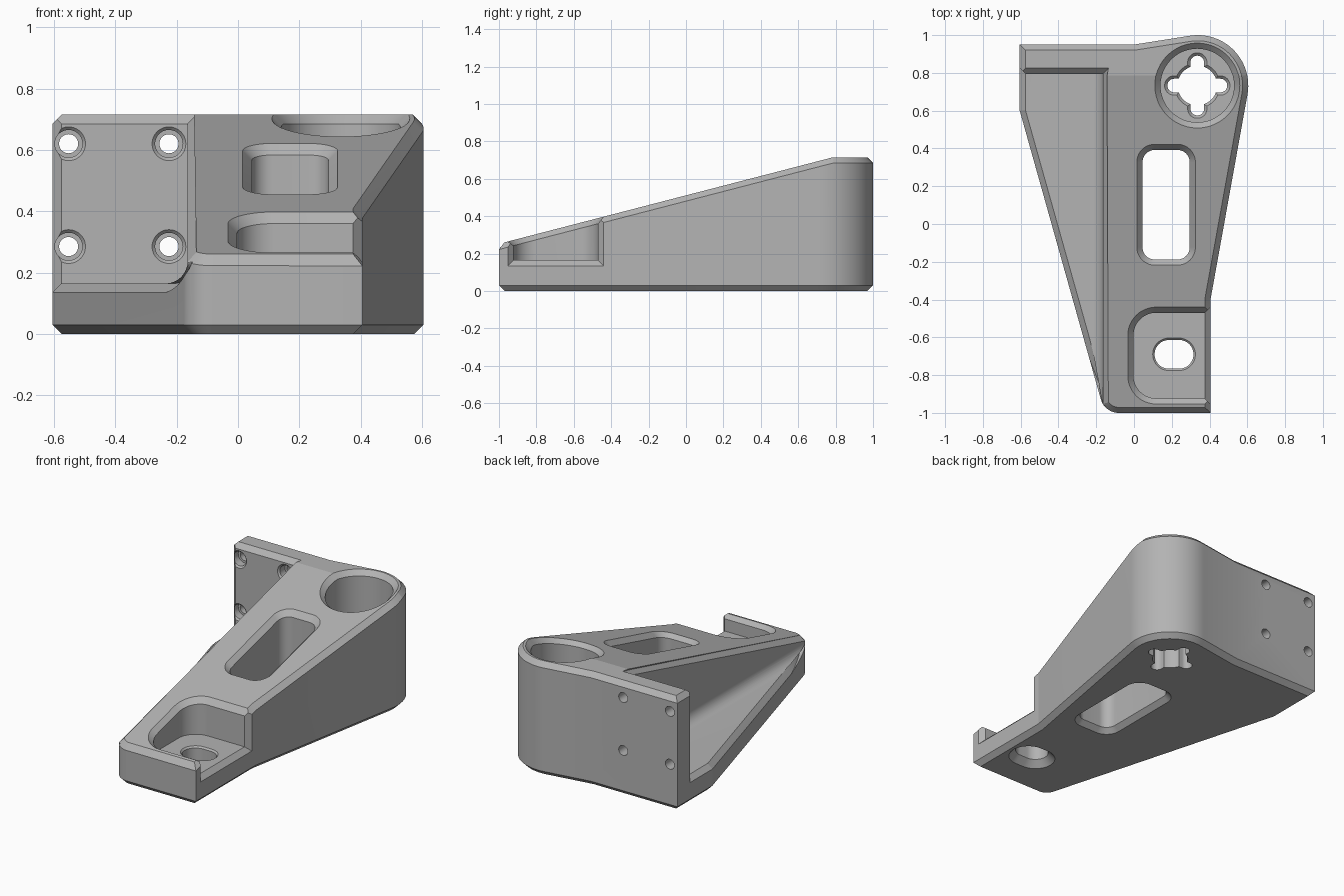
import bpy
import bmesh
from math import sin, cos, radians, pi
from mathutils import Vector

cube = bpy.data.objects.get("Cube")
if cube:
    bpy.data.objects.remove(cube, do_unlink=True)

C = 0.03          # chamfer leg
TOP = 0.715       # height of the flat back top
FLOOR = 0.165     # top of the base floor
CREASE = 0.785    # y where the slope meets the flat top
SLOPE = 0.259
WALL_X = -0.165   # side wall of the left recess
PLATE_Y = 0.795   # front face of the mounting plate
SIDE_X = 0.605


def height(y, extra=0.0):
    return min(TOP, TOP + SLOPE * (y - CREASE)) + extra


def arc(cx, cy, r, start, end, n):
    angles = [radians(start + (end - start) * i / n) for i in range(n + 1)]
    return [(cx + r * cos(a), cy + r * sin(a)) for a in angles]


def make_object(name, bm):
    bmesh.ops.recalc_face_normals(bm, faces=bm.faces[:])
    mesh = bpy.data.meshes.new(name)
    bm.to_mesh(mesh)
    bm.free()
    obj = bpy.data.objects.new(name, mesh)
    bpy.context.scene.collection.objects.link(obj)
    return obj


def loft(name, loops):
    """Closed solid through loops of equal point count."""
    bm = bmesh.new()
    rings = [[bm.verts.new(p) for p in loop] for loop in loops]
    n = len(rings[0])
    for low, high in zip(rings, rings[1:]):
        for i in range(n):
            j = (i + 1) % n
            bm.faces.new((low[i], low[j], high[j], high[i]))
    bm.faces.new(rings[0][::-1])
    bm.faces.new(rings[-1])
    bmesh.ops.remove_doubles(bm, verts=bm.verts[:], dist=1e-5)
    return make_object(name, bm)


def cut(body, cutter):
    cutter.hide_render = True
    mod = body.modifiers.new(cutter.name, 'BOOLEAN')
    mod.operation = 'DIFFERENCE'
    mod.solver = 'EXACT'
    mod.object = cutter
    bpy.context.view_layer.objects.active = body
    bpy.ops.object.modifier_apply(modifier=mod.name)
    bpy.data.objects.remove(cutter, do_unlink=True)


def rounded(cx, cy, hx, hy, r):
    pts = []
    for k, (sx, sy) in enumerate([(1, 1), (-1, 1), (-1, -1), (1, -1)]):
        pts += arc(cx + sx * (hx - r), cy + sy * (hy - r), r, 90 * k, 90 * k + 90, 12)
    return pts


def cut_pocket(body, name, cx, cy, hx, hy, r, levels):
    """Rounded vertical pocket; each level is (outward offset, z or z(y))."""
    loops = []
    for off, z in levels:
        loops.append([(x, y, z(y) if callable(z) else z)
                      for x, y in rounded(cx, cy, hx + off, hy + off, r + off)])
    cut(body, loft(name, loops))


def cut_chamfer(body, name, path):
    """Diamond rod along an edge; path holds (point, leg a, leg b)."""
    loops = []
    for p, a, b in path:
        p, a, b = Vector(p), Vector(a) * C, Vector(b) * C
        loops.append([p + a, p + b, p - a, p - b])
    cut(body, loft(name, loops))


# Body: outline raised to the sloped top, chamfered above and below
outline = [(-SIDE_X, 0.6), (-SIDE_X, 0.95), (0.0, 0.95)][::-1]
outline += arc(-0.08, -0.9, 0.1, 195.7, 270, 12)
outline += [(0.405, -1.0), (0.405, -0.4)]
outline += arc(0.338, 0.733, 0.267, -10.2, 99.9, 24)

bm = bmesh.new()
base = bm.faces.new([bm.verts.new((x, y, 0)) for x, y in outline])
raised = bmesh.ops.extrude_face_region(bm, geom=[base])
bmesh.ops.translate(bm, vec=(0, 0, 1.2),
                    verts=[v for v in raised["geom"] if isinstance(v, bmesh.types.BMVert)])
for normal in [(0, -SLOPE, 1), (0, 0, 1)]:
    bmesh.ops.bisect_plane(bm, geom=bm.verts[:] + bm.edges[:] + bm.faces[:], dist=1e-5,
                           plane_co=(0, CREASE, TOP), plane_no=Vector(normal).normalized(),
                           clear_outer=True)
    bmesh.ops.holes_fill(bm, edges=[e for e in bm.edges if e.is_boundary], sides=0)
bmesh.ops.recalc_face_normals(bm, faces=bm.faces[:])
bm.normal_update()
rim = []
for e in bm.edges:
    tilt = sorted(abs(f.normal.z) for f in e.link_faces)
    if len(tilt) == 2 and tilt[0] < 0.5 < tilt[1]:
        rim.append(e)
bmesh.ops.bevel(bm, geom=rim, offset=C, offset_type='OFFSET', segments=1,
                profile=0.5, affect='EDGES', clamp_overlap=False)
body = make_object("bracket_body", bm)

# Left recess: leaves the floor, the mounting plate and a filleted rib wall
R = 0.07
fillet = [radians(7.5 * i) for i in range(13)]
curve = [(WALL_X - R + R * sin(t), FLOOR + R - R * cos(t)) for t in fillet]
section = [(-1.0, FLOOR)] + curve + [(WALL_X, 1.0), (-1.0, 1.0)]
cut(body, loft("recess_cutter", [[(x, y, z) for x, z in section] for y in (-1.5, PLATE_Y)]))

# Chamfer down the plate side, along the floor edge and up the fillet
left, down, back = (-1, 0, 0), (0, 0, -1), (0, 1, 0)
path = [((-SIDE_X, PLATE_Y, 0.8), left, back),
        ((-SIDE_X, PLATE_Y, FLOOR), left, (0, 1, -1)),
        ((-SIDE_X, 0.6, FLOOR), (-1, -0.14, 0), down)]
for t, (x, z) in zip(fillet, curve):
    y = 0.6 - (x + SIDE_X) * 3.561
    path.append(((x, y, z), (-0.963, -0.27, 0), (sin(t), 0, -cos(t))))
cut_chamfer(body, "floor_edge_cutter", path)

# Chamfer along the plate top and the rib top
up = (0, 0, 1)
cut_chamfer(body, "recess_top_cutter", [
    ((-0.7, PLATE_Y, TOP), back, up),
    ((WALL_X, PLATE_Y, TOP), (1, 1, 0), up),
    ((WALL_X, -1.1, height(-1.1)), (1, 0, 0), up)])

# Front notch, open on the left flank of the model
flare = [(0, lambda y: height(y, -C)), (2 * C, lambda y: height(y, C))]
Y0, Y1 = -0.923, -0.47
cut_pocket(body, "notch_cutter", 0.5, (Y0 + Y1) / 2, 0.503, (Y1 - Y0) / 2, 0.12,
           [(0, FLOOR)] + flare)
out = (1, 0, 0)
cut_chamfer(body, "notch_edge_cutter", [
    ((0.405, Y1, 0.6), out, back),
    ((0.405, Y1, FLOOR), out, (0, 1, -1)),
    ((0.405, Y0, FLOOR), out, (0, -1, -1)),
    ((0.405, Y0, 0.6), out, (0, -1, 0))])

# Bolt slot in the notch floor
cut_pocket(body, "bolt_slot_cutter", 0.212, -0.69, 0.103, 0.076, 0.076,
           [(0.05, -0.01), (0, 0.04), (0, FLOOR - 0.01), (0.02, FLOOR + 0.01)])

# Long window through the rib
cut_pocket(body, "window_cutter", 0.17, 0.102, 0.125, 0.29, 0.065,
           [(0.04, -0.01), (0, C)] + flare)

# Round cup with a cross-shaped hole in its floor
cx, cy = 0.335, 0.733
cut_pocket(body, "cup_cutter", cx, cy, 0.195, 0.195, 0.195, [(0, FLOOR)] + flare)
through = [(0, -0.1), (0, FLOOR - 0.015), (0.03, FLOOR + 0.015)]
for hx, hy, r in [(0.105, 0.105, 0.105), (0.158, 0.036, 0.035), (0.036, 0.158, 0.035)]:
    cut_pocket(body, "cross_cutter", cx, cy, hx, hy, r, through)

# Four counterbored screw holes in the plate
steps = [(0.06, -0.005), (0.045, 0.01), (0.045, 0.06), (0.031, 0.06), (0.031, 0.3)]
for x in (-0.552, -0.225):
    for z in (0.285, 0.62):
        cut(body, loft("screw_cutter", [
            [(x + r * cos(i * pi / 24), PLATE_Y + d, z + r * sin(i * pi / 24))
             for i in range(48)] for r, d in steps]))

# Material and shading
grey = bpy.data.materials.new("plain_grey")
grey.use_nodes = True
colour = (0.45, 0.45, 0.45, 1.0)
grey.diffuse_color = colour
grey.node_tree.nodes["Principled BSDF"].inputs["Base Color"].default_value = colour
body.data.materials.clear()
body.data.materials.append(grey)
for poly in body.data.polygons:
    poly.material_index = 0

bpy.ops.object.select_all(action='DESELECT')
body.select_set(True)
bpy.context.view_layer.objects.active = body
bpy.ops.object.shade_smooth_by_angle(angle=radians(9))
